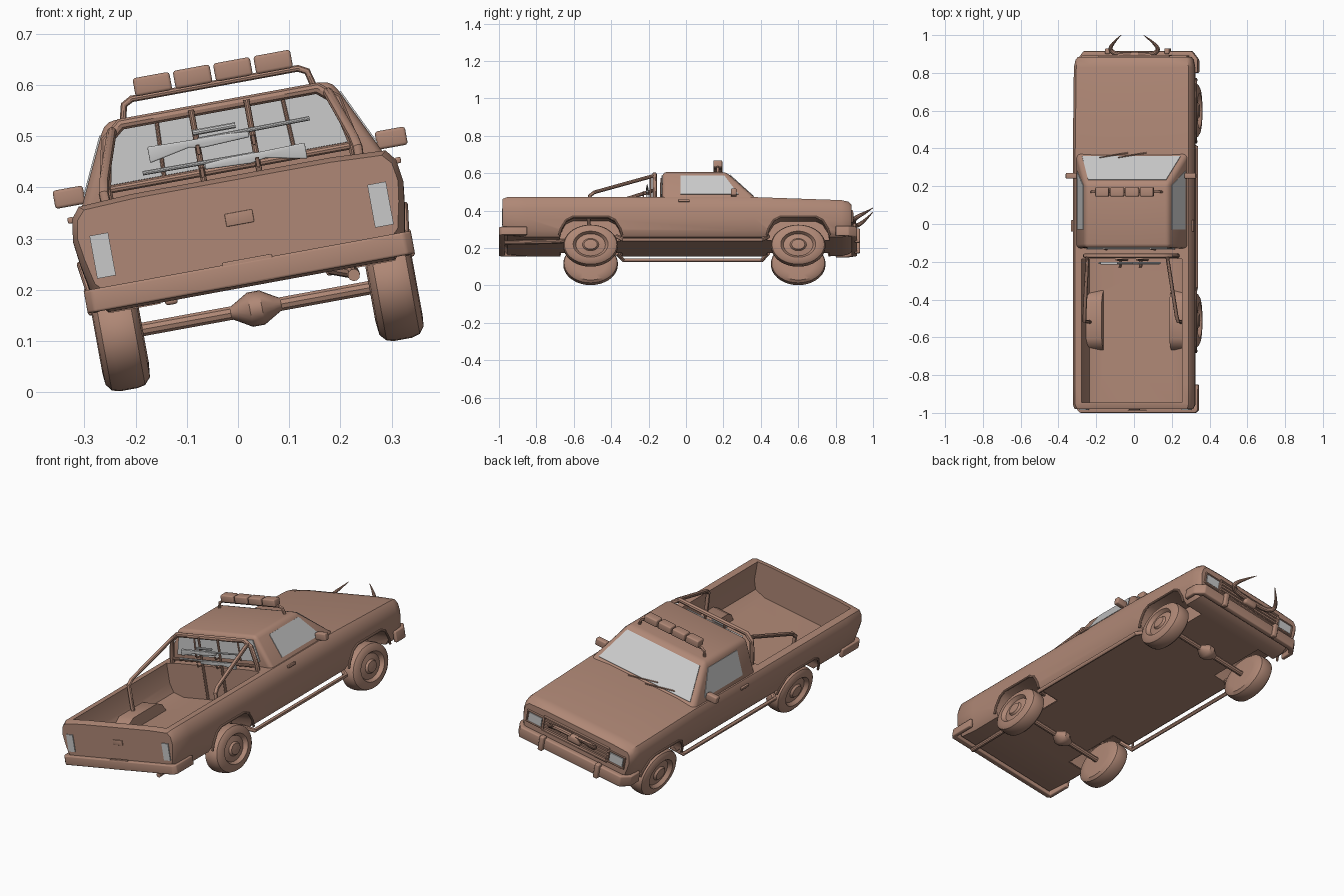
import bpy, bmesh, math
from mathutils import Matrix, Vector

if "Cube" in bpy.data.objects:
    bpy.data.objects.remove(bpy.data.objects["Cube"])

def material(name, rgb):
    m = bpy.data.materials.new(name)
    m.diffuse_color = (*rgb, 1)
    m.use_nodes = True
    m.node_tree.nodes["Principled BSDF"].inputs["Base Color"].default_value = m.diffuse_color
    return m

BROWN = material("brown_paint", (0.43, 0.245, 0.18))
GREY = material("pale_grey", (0.58, 0.58, 0.58))

# ---------- helpers (level truck space: x across, y forward, z up) ----------
def make(name, verts, faces, mat=BROWN, bevel=0):
    me = bpy.data.meshes.new(name)
    me.from_pydata([tuple(v) for v in verts], [], faces)
    bm = bmesh.new()
    bm.from_mesh(me)
    bmesh.ops.recalc_face_normals(bm, faces=bm.faces)
    bm.to_mesh(me)
    bm.free()
    me.materials.append(mat)
    ob = bpy.data.objects.new(name, me)
    bpy.context.collection.objects.link(ob)
    if bevel:
        b = ob.modifiers.new("bevel", 'BEVEL')
        b.width, b.segments = bevel, 3
    return ob

def loft(name, rings, mat=BROWN, bevel=0, caps=True, closed=True):
    n = len(rings[0])
    verts = [v for r in rings for v in r]
    faces = [(i*n + j, i*n + (j+1) % n, (i+1)*n + (j+1) % n, (i+1)*n + j)
             for i in range(len(rings)-1) for j in range(n if closed else n-1)]
    if caps:
        faces += [tuple(range(n)), tuple(range((len(rings)-1)*n, len(rings)*n))]
    return make(name, verts, faces, mat, bevel)

def prism(name, outline, axis, lo, hi, mat=BROWN, bevel=0):
    def at(p, d):
        return {'x': (d, p[0], p[1]), 'y': (p[0], d, p[1]), 'z': (p[0], p[1], d)}[axis]
    return loft(name, [[at(p, d) for p in outline] for d in (lo, hi)], mat, bevel)

def box(name, c, s, mat=BROWN, bevel=0):
    x, y, w, h = c[0], c[1], s[0]/2, s[1]/2
    return prism(name, [(x-w, y-h), (x+w, y-h), (x+w, y+h), (x-w, y+h)], 'z',
                 c[2]-s[2]/2, c[2]+s[2]/2, mat, bevel)

def pane(name, pts, mat=GREY, t=0.003):
    p = [Vector(q) for q in pts]
    n = (p[1]-p[0]).cross(p[2]-p[0]).normalized() * t
    return loft(name, [[q-n for q in p], [q+n for q in p]], mat)

def tube(name, pts, r, mat=BROWN, radii=None, smooth=False):
    cu = bpy.data.curves.new(name, 'CURVE')
    cu.dimensions, cu.bevel_depth, cu.bevel_resolution, cu.use_fill_caps = '3D', r, 3, True
    sp = cu.splines.new('NURBS' if smooth else 'POLY')
    sp.points.add(len(pts)-1)
    for i, p in enumerate(pts):
        sp.points[i].co = (*p, 1)
        sp.points[i].radius = radii[i] if radii else 1
    if smooth:
        sp.use_endpoint_u, sp.order_u = True, 3
    cu.materials.append(mat)
    ob = bpy.data.objects.new(name, cu)
    bpy.context.collection.objects.link(ob)
    return ob

def cut(ob, cutter):
    cutter.hide_render = True
    m = ob.modifiers.new("cut", 'BOOLEAN')
    m.operation, m.object, m.solver = 'DIFFERENCE', cutter, 'EXACT'
    bpy.context.view_layer.objects.active = ob
    bpy.ops.object.modifier_apply(modifier=m.name)
    bpy.data.objects.remove(cutter)

def lathe(name, profile, y, z, ry, rz, side, n=36):
    rings = [[(side*u, y + ry*r*math.cos(2*math.pi*k/n), z + rz*r*math.sin(2*math.pi*k/n))
              for k in range(n)] for u, r in profile]
    return loft(name, rings)

# ---------- lower body ----------
half = [(.285, .155), (.31, .185), (.322, .25), (.328, .30), (.322, .345), (.305, .368), (.2, .374)]
ring = half + [(-u, w) for u, w in reversed(half)]
stations = [(-.98, .97, .19, .365), (-.955, 1, .165, .374), (-.85, 1, .155, .374), (.37, 1, .155, .374),
            (.83, .99, .155, .358), (.87, .965, .165, .35), (.885, .93, .175, .335)]
body = loft("body", [[(u*s, y, b + (w-.155)*(t-b)/.219) for u, w in ring] for y, s, b, t in stations])

# cargo bed cavity
bed = [(-.27, .5), (-.27, .27), (-.255, .225), (-.2, .205), (.2, .205), (.255, .225), (.27, .27), (.27, .5)]
cut(body, prism("bed_cutter", bed, 'y', -.945, -.185))

# wheel arches, lips and bed wheel boxes
REAR, FRONT = -.51, .60
arch = [(-.17, .0), (-.168, .15), (-.158, .195), (-.13, .24), (-.095, .257),
        (.095, .257), (.13, .24), (.158, .195), (.168, .15), (.17, .0)]
for s in (1, -1):
    for y0 in (REAR, FRONT):
        cut(body, prism("arch_cutter", [(y0+a, w) for a, w in arch], 'x', s*.185, s*.5))
        tube("arch_lip", [(s*(.308 + (w-.15)*.14), y0+a, max(w, .16)) for a, w in arch[1:-1]], .006)
    outer = [(REAR + a*1.02, w + .003) for a, w in arch[1:-1]]
    loft("bed_wheel_box", [[(s*u, a, w) for a, w in outer] for u in (.182, .285)], caps=False, closed=False)
    make("bed_wheel_box_side", [(s*.182, a, w) for a, w in outer], [tuple(range(len(outer)))])

# ---------- cab ----------
cab_low = [(-.307, -.13), (.307, -.13), (.307, .39), (-.307, .39)]
cab_top = [(-.225, -.125), (.225, -.125), (.225, .215), (-.225, .215)]
loft("cab", [[(x, y, .35) for x, y in cab_low], [(x, y, .522) for x, y in cab_top]], bevel=.02)
pane("windshield", [(-.265, .358, .382), (.265, .358, .382), (.21, .234, .506), (-.21, .234, .506)])
pane("rear_window", [(.238, -.129, .398), (-.238, -.129, .398), (-.214, -.126, .503), (.214, -.126, .503)], t=.005)
for s in (1, -1):
    pane("side_window", [(s*.290, -.03, .385), (s*.290, .28, .385), (s*.237, .205, .497), (s*.237, -.03, .497)])
    tube("window_divider", [(s*.13, -.136, .395), (s*.125, -.133, .505)], .004)
    box("door_handle", (s*.325, -.01, .345), (.012, .06, .012), bevel=.003)
    box("mirror", (s*.32, .255, .39), (.06, .03, .036), bevel=.006)
    tube("mirror_arm", [(s*.285, .25, .375), (s*.30, .255, .385)], .007)
    tube("wiper", [(s*.05 + .03, .377, .376), (s*.05 - .12, .352, .396)], .003)

# ---------- wheels and axles ----------
tyre = [(.225, .02), (.225, .6), (.228, .85), (.24, .97), (.255, 1), (.29, 1), (.306, .96), (.316, .84),
        (.318, .64), (.308, .58), (.300, .54), (.306, .3), (.316, .24), (.318, .02)]
for y0, label in ((REAR, "rear"), (FRONT, "front")):
    for s in (1, -1):
        lathe(label + "_wheel", tyre, y0, .11, .146, .111, s)
    tube(label + "_axle", [(-.24, y0, .11), (.24, y0, .11)], .014)
    diff = [(-.05, .35), (-.035, .6), (-.012, 1), (.012, 1), (.035, .6), (.05, .35)]
    lathe(label + "_differential", diff, y0, .11, .045, .034, 1, 20)

# ---------- bumpers, step bars, exhaust ----------
front_b = [(-.325, .80), (-.325, .87), (-.29, .915), (.29, .915), (.325, .87), (.325, .80),
           (.305, .80), (.305, .86), (.28, .885), (-.28, .885), (-.305, .86), (-.305, .80)]
prism("front_bumper", front_b, 'z', .155, .21, bevel=.006)
rear_b = [(-.325, -.85), (-.325, -.985), (-.31, -1), (.31, -1), (.325, -.985), (.325, -.85),
          (.305, -.85), (.305, -.97), (-.305, -.97), (-.305, -.85)]
prism("rear_bumper", rear_b, 'z', .16, .205, bevel=.005)
box("number_plate", (0, -.992, .185), (.10, .014, .05), bevel=.003)
tube("exhaust_pipe", [(.2, -.97, .14), (.2, -.7, .145), (.16, -.62, .16)], .012)
for s in (1, -1):
    box("bumper_guard", (s*.16, .915, .185), (.025, .03, .075), bevel=.006)
    tube("step_bar", [(s*.25, -.37, .165), (s*.305, -.335, .137), (s*.305, .405, .137), (s*.25, .44, .165)], .011)

# ---------- lamps, tailgate, grille ----------
for s in (1, -1):
    box("tail_lamp", (s*.276, -.981, .266), (.037, .008, .085), GREY)
    box("headlamp", (s*.235, .886, .268), (.075, .009, .045), GREY)
    tube("headlamp_rim", [(s*.19, .887, .24), (s*.28, .887, .24), (s*.28, .887, .297), (s*.19, .887, .297),
                          (s*.19, .887, .24)], .006)
box("tailgate_handle", (0, -.981, .29), (.055, .006, .025), bevel=.002)
tube("grille_frame", [(-.185, .888, .235), (.185, .888, .235), (.185, .888, .305), (-.185, .888, .305),
                      (-.185, .888, .235)], .007)
for k in range(3):
    tube("grille_slat", [(-.18, .887, .253 + k*.017), (.18, .887, .253 + k*.017)], .004)

# skull ornament with horns
box("skull_ornament", (0, .895, .272), (.075, .03, .04), bevel=.012)
for s in (1, -1):
    tube("horn", [(s*.02, .897, .285), (s*.09, .895, .285), (s*.135, .92, .295), (s*.11, .96, .32), (s*.06, 1.0, .355)],
         .013, radii=[1, 1, .9, .6, .1], smooth=True)

# ---------- roll bar and roof lights ----------
hoop = [(.25, .21), (.246, .40), (.228, .485), (.195, .512)]
hoop += [(-u, w) for u, w in reversed(hoop)]
tube("roll_bar", [(u, -.168, w) for u, w in hoop], .012)
tube("roll_bar_cross", [(-.245, -.168, .39), (.245, -.168, .39)], .008)
for s in (1, -1):
    tube("roll_bar_brace", [(s*.215, -.175, .50), (s*.248, -.49, .405), (s*.252, -.515, .385), (s*.245, -.52, .22)], .010)
    tube("rack_post", [(s*.055, -.19, .515), (s*.055, -.19, .21)], .006)
    for w in (.40, .445):
        tube("rack_hook", [(s*.055, -.19, w-.016), (s*.055, -.225, w-.016), (s*.055, -.23, w)], .004)
tube("light_bar", [(-.19, .17, .515), (-.182, .17, .548), (-.165, .17, .557), (.165, .17, .557),
                   (.182, .17, .548), (.19, .17, .515)], .007)
for k in range(4):
    box("roof_light", (-.12 + .08*k, .17, .578), (.073, .048, .036), bevel=.006)

# ---------- rifles on the rack ----------
stock = [(0, -.018), (0, .014), (.09, .012), (.15, .012), (.2, .008), (.2, -.003), (.11, -.007), (.08, -.002)]
for s, w0, label in ((1, .445, "upper"), (-1, .398, "lower")):
    x0 = -.152 * s
    prism(label + "_rifle_stock", [(x0 + s*a, w0 + b) for a, b in stock], 'y', -.215, -.200, GREY, .003)
    tube(label + "_rifle_barrel", [(x0 + s*.10, -.207, w0 + .010), (x0 + s*.322, -.207, w0 + .012)], .0045, GREY)
tube("rifle_scope", [(-.06, -.207, .470), (.025, -.207, .470)], .006, GREY)

# ---------- finish: bake to meshes, smooth, and roll the whole truck sideways ----------
bpy.ops.object.select_all(action='SELECT')
bpy.context.view_layer.objects.active = body
bpy.ops.object.convert(target='MESH')
bpy.ops.object.shade_smooth_by_angle(angle=math.radians(35))
roll = Matrix.Translation((.055, 0, .055)) @ Matrix.Rotation(math.radians(-10.4), 4, 'Y')
for ob in bpy.context.scene.objects:
    ob.matrix_world = roll @ ob.matrix_world
